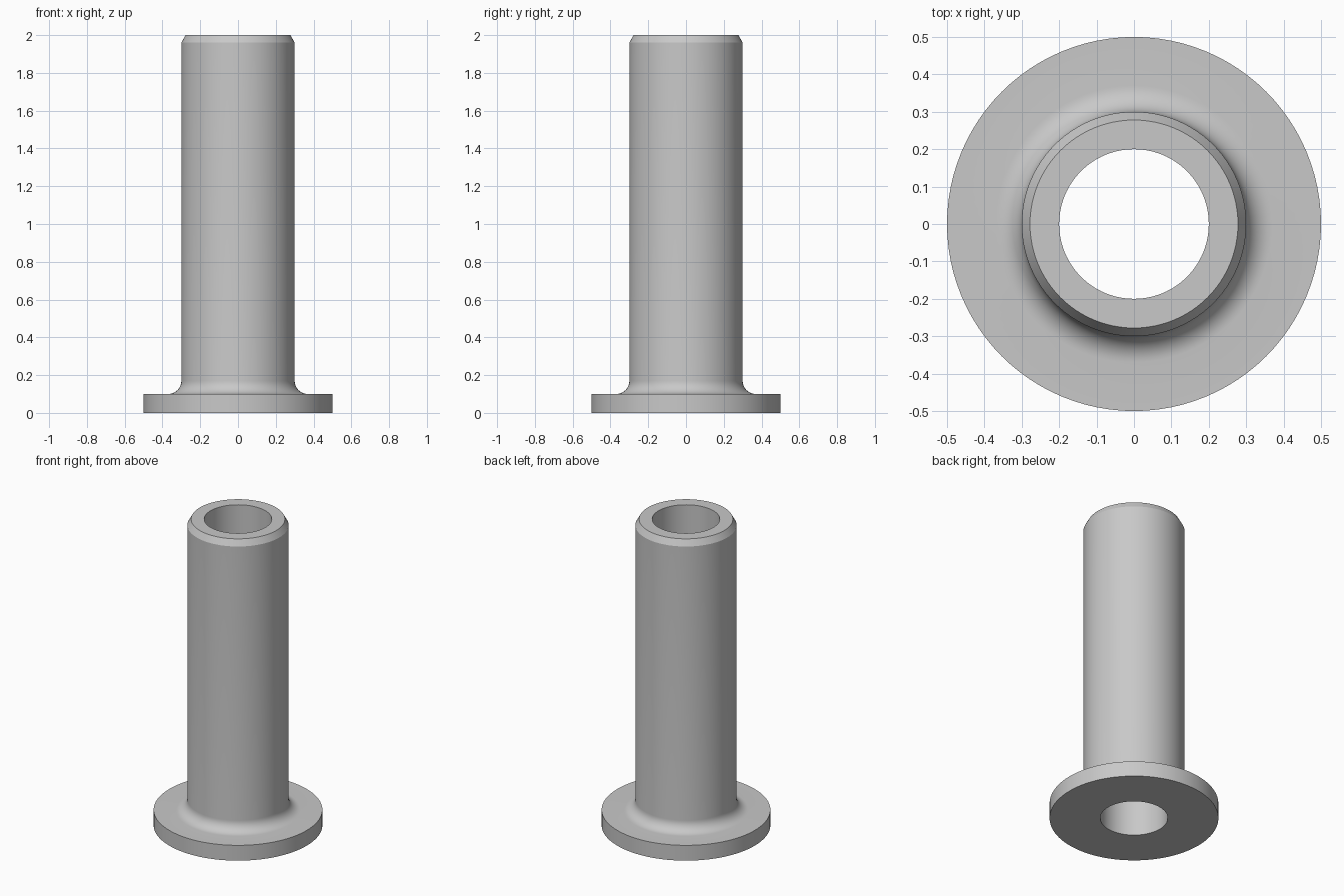
import bpy
import bmesh
import math
from mathutils import Matrix, Vector

cube = bpy.data.objects.get("Cube")
if cube:
    bpy.data.objects.remove(cube, do_unlink=True)

SEGMENTS = 96
HEIGHT = 2.0
BORE_R, TUBE_R, FLANGE_R = 0.2, 0.3, 0.5
FLANGE_H = 0.1
FILLET = 0.07
CHAMFER_W, CHAMFER_H = 0.022, 0.04

# Plain grey metal
metal = bpy.data.materials.new("grey metal")
metal.use_nodes = True
grey = (0.58, 0.58, 0.58, 1.0)
metal.diffuse_color = grey
metal.node_tree.nodes["Principled BSDF"].inputs["Base Color"].default_value = grey

# Half section: flange, fillet, tube, chamfered rim and bore
profile = [(BORE_R, 0), (FLANGE_R, 0), (FLANGE_R, FLANGE_H)]
steps = 10
for i in range(steps + 1):
    a = math.pi / 2 * i / steps
    profile.append((TUBE_R + FILLET * (1 - math.sin(a)),
                    FLANGE_H + FILLET * (1 - math.cos(a))))
profile += [(TUBE_R, HEIGHT - CHAMFER_H), (TUBE_R - CHAMFER_W, HEIGHT), (BORE_R, HEIGHT)]

# Revolve the closed section around the vertical axis
bm = bmesh.new()
verts = [bm.verts.new((r, 0, z)) for r, z in profile]
edges = [bm.edges.new((v, verts[(i + 1) % len(verts)])) for i, v in enumerate(verts)]
bmesh.ops.spin(bm, geom=verts + edges, cent=(0, 0, 0), axis=(0, 0, 1),
               angle=math.tau, steps=SEGMENTS, use_merge=True)
bmesh.ops.remove_doubles(bm, verts=bm.verts, dist=0.0001)
bmesh.ops.recalc_face_normals(bm, faces=bm.faces)

mesh = bpy.data.meshes.new("flanged_bushing")
bm.to_mesh(mesh)
bm.free()
mesh.materials.append(metal)
bushing = bpy.data.objects.new("flanged_bushing", mesh)
bpy.context.collection.objects.link(bushing)

# Smooth curved walls, keep rim edges crisp
bpy.ops.object.select_all(action="DESELECT")
bushing.select_set(True)
bpy.context.view_layer.objects.active = bushing
bpy.ops.object.shade_smooth_by_angle(angle=math.radians(25))
